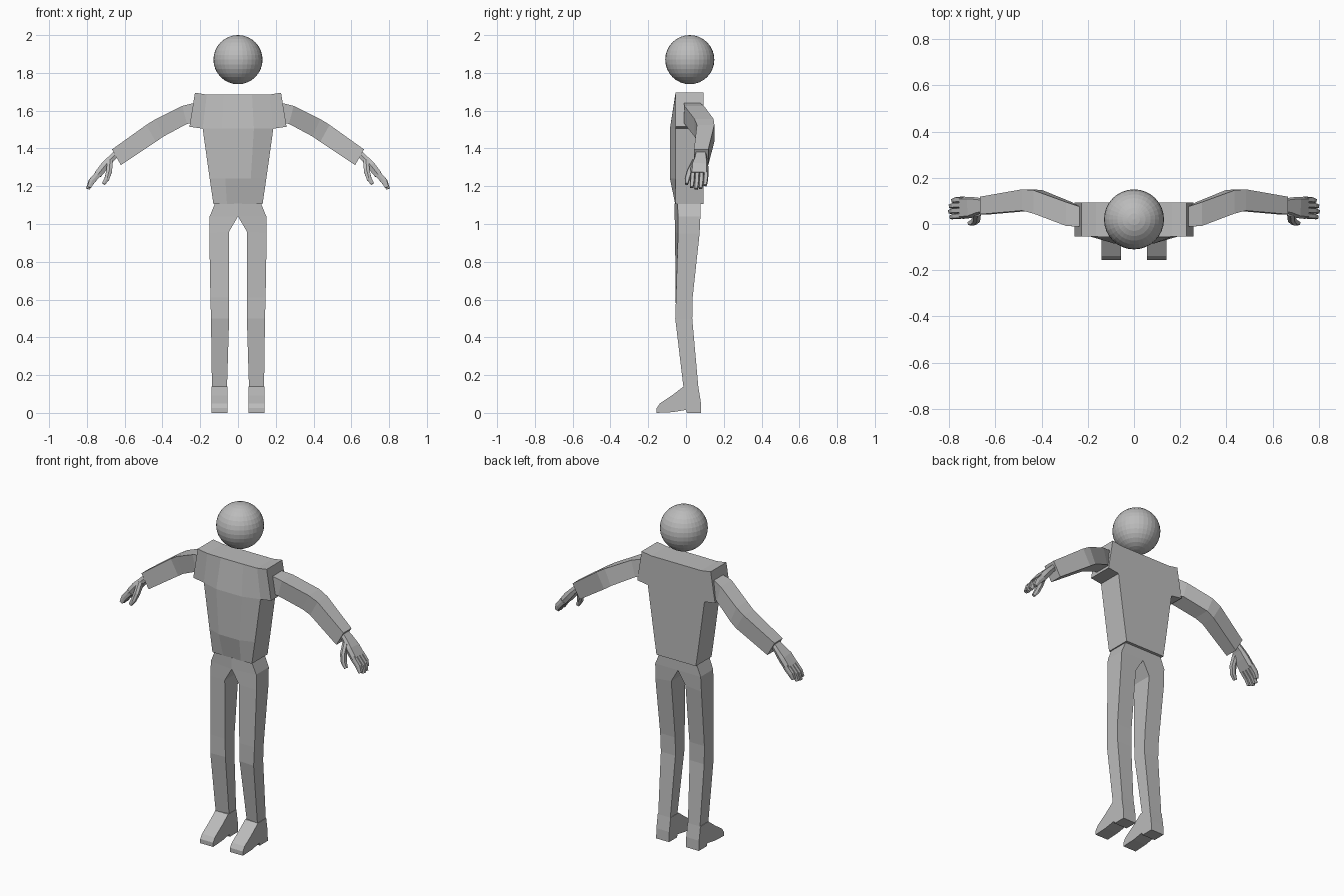
import bpy, bmesh
from mathutils import Vector

if "Cube" in bpy.data.objects:
    bpy.data.objects.remove(bpy.data.objects["Cube"])

grey = bpy.data.materials.new("plain grey")
grey.diffuse_color = (0.5, 0.5, 0.5, 1)
grey.use_nodes = True
grey.node_tree.nodes["Principled BSDF"].inputs["Base Color"].default_value = grey.diffuse_color


def loft(name, chains, mirror=True):
    """Skin each chain of matching rings, cap its ends, mirror across x."""
    bm = bmesh.new()
    for rings in chains:
        rows = [[bm.verts.new(p) for p in r] for r in rings]
        n = len(rows[0])
        for a, b in zip(rows, rows[1:]):
            for i in range(n):
                j = (i + 1) % n
                bm.faces.new((a[i], a[j], b[j], b[i]))
        bm.faces.new(rows[0][::-1])
        bm.faces.new(rows[-1])
    bmesh.ops.recalc_face_normals(bm, faces=bm.faces)
    me = bpy.data.meshes.new(name)
    bm.to_mesh(me)
    bm.free()
    me.materials.append(grey)
    ob = bpy.data.objects.new(name, me)
    bpy.context.collection.objects.link(ob)
    if mirror:
        ob.modifiers.new("Mirror", 'MIRROR').use_axis = (True, False, False)
    return ob


def limb_ring(top, bottom, y0, y1):
    """Four-sided section from a top and bottom (x, z) and a y range."""
    return [(top[0], y0, top[1]), (top[0], y1, top[1]),
            (bottom[0], y1, bottom[1]), (bottom[0], y0, bottom[1])]


def tube(path, bevel=0.7):
    """Six-sided rings along (x, y, z, half width, half thickness) points."""
    pts = [Vector(p[:3]) for p in path]
    rings = []
    for i, p in enumerate(path):
        d = (pts[min(i + 1, len(pts) - 1)] - pts[max(i - 1, 0)]).normalized()
        side = (Vector((0, 1, 0)) - d * d.y).normalized()
        up = side.cross(d)
        w, t = p[3], p[4]
        rings.append([pts[i] + side * w * a + up * t * b for a, b in
                      ((-1, 0), (-bevel, 1), (bevel, 1),
                       (1, 0), (bevel, -1), (-bevel, -1))])
    return rings


# head
bpy.ops.mesh.primitive_uv_sphere_add(segments=32, ring_count=16, radius=0.13,
                                     location=(0, 0.02, 1.87))
head = bpy.context.object
head.name = "head"
head.data.materials.append(grey)

# torso: flat back, chest bulging forward in the middle columns
BACK, EDGE = 0.093, -0.055
torso = []
for z, w, front in ((1.105, 0.13, -0.057), (1.24, 0.15, -0.085),
                    (1.505, 0.187, -0.085), (1.685, 0.165, -0.057)):
    torso.append([(-w, EDGE, z), (-w * 0.45, front, z), (w * 0.45, front, z),
                  (w, EDGE, z), (w, BACK, z), (-w, BACK, z)])
loft("torso", [torso], mirror=False)

# shoulder blocks
loft("shoulders", [[limb_ring((0.165, 1.685), (0.187, 1.505), EDGE, BACK),
                    limb_ring((0.228, 1.695), (0.257, 1.515), EDGE, BACK)]])

# sleeves, bent back at the elbow
loft("arms", [[limb_ring((0.235, 1.64), (0.24, 1.535), -0.012, 0.075),
               limb_ring((0.295, 1.625), (0.27, 1.53), -0.008, 0.095),
               limb_ring((0.435, 1.556), (0.395, 1.463), 0.045, 0.146),
               limb_ring((0.485, 1.525), (0.435, 1.435), 0.058, 0.15),
               limb_ring((0.667, 1.395), (0.62, 1.312), 0.042, 0.118)]])

# hands: palm, four fingers and a thumb
hand = [tube([(0.645, 0.078, 1.372, 0.030, 0.017),
              (0.672, 0.078, 1.345, 0.036, 0.018),
              (0.705, 0.072, 1.308, 0.046, 0.022),
              (0.742, 0.070, 1.262, 0.048, 0.020)], 0.8)]
for i, length in enumerate((0.90, 1.0, 0.96, 0.78)):
    y = 0.036 + 0.0235 * i
    hand.append(tube([(0.735, y, 1.270, 0.0125, 0.017),
                      (0.735 + 0.042 * length, y - 0.002, 1.27 - 0.046 * length,
                       0.0125, 0.016),
                      (0.735 + 0.060 * length, y - 0.006, 1.27 - 0.084 * length,
                       0.010, 0.010)]))
hand.append(tube([(0.678, 0.050, 1.335, 0.018, 0.015),
                  (0.682, 0.020, 1.280, 0.016, 0.015),
                  (0.694, 0.007, 1.240, 0.014, 0.013),
                  (0.712, 0.003, 1.212, 0.009, 0.009)]))
loft("hands", hand)


def leg_ring(z_in, z_out, x_in, x_out, y_in, y_out, back):
    return [(x_in, y_in, z_in), (x_out, y_out, z_out),
            (x_out, back, z_out), (x_in, back, z_in)]


# legs, joined at the crotch
loft("legs", [[leg_ring(0.14, 0.14, 0.058, 0.138, -0.002, -0.014, 0.065),
               leg_ring(0.50, 0.50, 0.047, 0.143, -0.052, -0.057, 0.033),
               leg_ring(0.61, 0.61, 0.047, 0.146, -0.055, -0.053, 0.035),
               leg_ring(0.96, 0.95, 0.047, 0.152, -0.058, -0.042, 0.072),
               leg_ring(1.04, 1.04, 0.0, 0.150, -0.060, -0.042, 0.076),
               leg_ring(1.108, 1.108, 0.0, 0.122, -0.060, -0.045, 0.076)]])

# feet: side profile with a raised arch
foot = ((-0.012, 0.14), (0.065, 0.14), (0.078, 0.06), (0.08, 0), (0.005, 0),
        (0.0, 0.016), (-0.07, 0.004), (-0.155, 0), (-0.155, 0.025),
        (-0.138, 0.05), (-0.075, 0.092))
loft("feet", [[[(x, y, z) for y, z in foot] for x in (0.056, 0.141)]])
